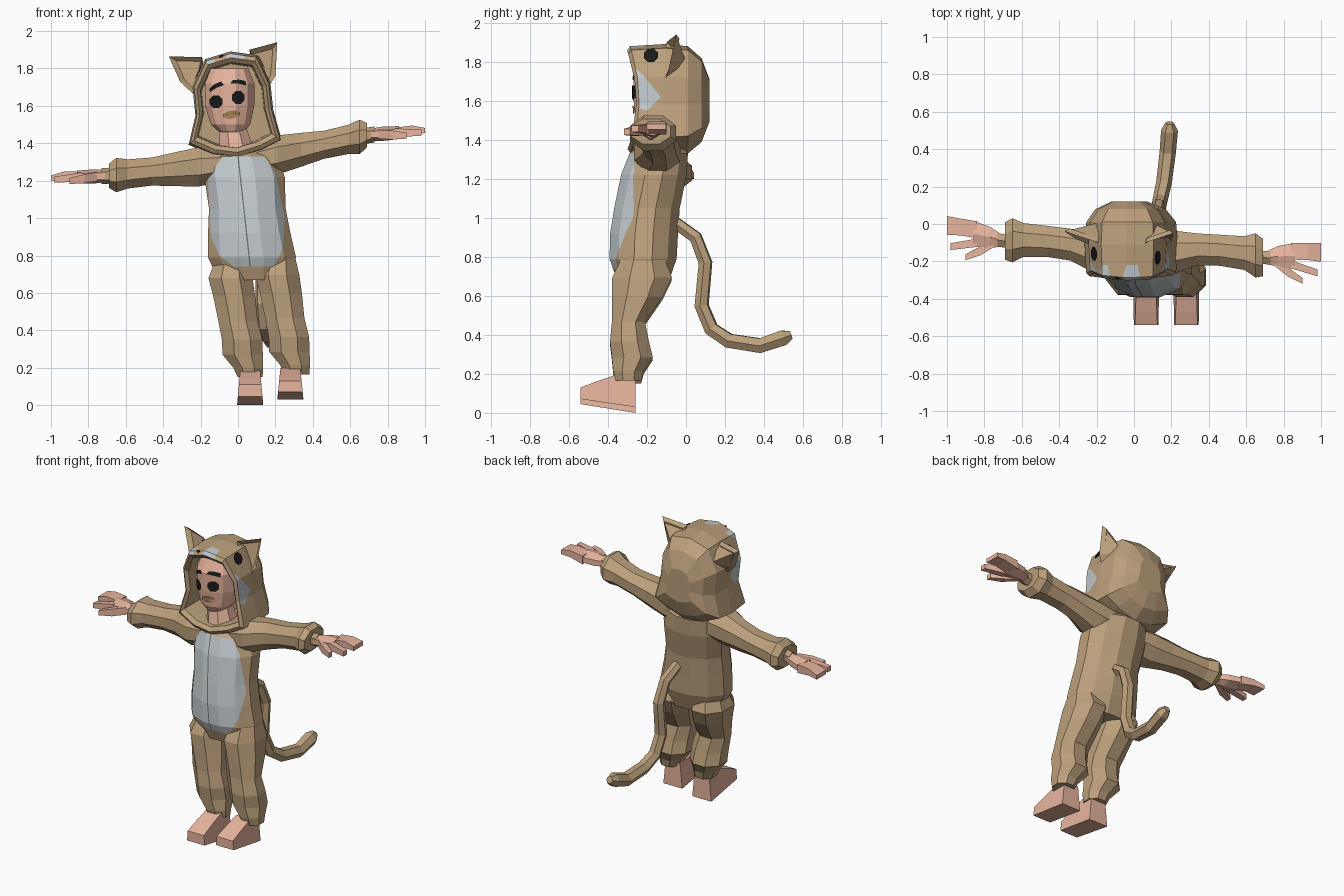
import bpy
import bmesh
import math
from mathutils import Vector
from mathutils.bvhtree import BVHTree

default_cube = bpy.data.objects.get("Cube")
if default_cube:
    bpy.data.objects.remove(default_cube, do_unlink=True)


def make_material(name, red, green, blue):
    material = bpy.data.materials.new(name)
    material.use_nodes = True
    color = (red, green, blue, 1)
    material.diffuse_color = color
    material.node_tree.nodes["Principled BSDF"].inputs["Base Color"].default_value = color
    return material


tan = make_material("tan fabric", .50, .35, .20)
grey = make_material("pale grey fabric", .53, .58, .60)
skin = make_material("skin", .82, .47, .35)
black = make_material("black", .01, .01, .012)
lip = make_material("lip brown", .38, .22, .10)
zip_grey = make_material("zipper grey", .16, .18, .19)


def finish(name, bm, *materials):
    """Turn a bmesh into a flat shaded object."""
    mesh = bpy.data.meshes.new(name)
    bm.to_mesh(mesh)
    for material in materials:
        mesh.materials.append(material)
    obj = bpy.data.objects.new(name, mesh)
    bpy.context.collection.objects.link(obj)


def loft(rings):
    """Skin a list of point rings and close both ends."""
    bm = bmesh.new()
    loops = [[bm.verts.new(point) for point in ring] for ring in rings]
    count = len(loops[0])
    for low, high in zip(loops, loops[1:]):
        for i in range(count):
            j = (i + 1) % count
            bm.faces.new((low[i], low[j], high[j], high[i]))
    bm.faces.new(loops[0])
    bm.faces.new(loops[-1])
    bmesh.ops.recalc_face_normals(bm, faces=bm.faces)
    bm.normal_update()
    return bm


def ellipse(center, first, second, sides, across, up):
    points = []
    for i in range(sides):
        angle = math.tau * (i + .5) / sides
        grow = 1 / math.cos(math.pi / sides)
        points.append(Vector(center) + across * (first * grow * math.cos(angle))
                      + up * (second * grow * math.sin(angle)))
    return points


X, Y, Z = Vector((1, 0, 0)), Vector((0, 1, 0)), Vector((0, 0, 1))


def upright(rings, sides):
    """Loft stacked along z; each ring is x, y, z, half width, half depth."""
    return loft([ellipse((x, y, z), w, d, sides, X, Y) for x, y, z, w, d in rings])


def sideways(rings, sides):
    """Loft along x; each ring is x, y, z, half depth, half height."""
    return loft([ellipse((x, y, z), d, h, sides, Y, Z) for x, y, z, d, h in rings])


def paint(bm, outline, a, b, keep, index):
    """Cut a convex outline, seen in axes a and b, into the kept faces and colour it."""
    middle = sum((Vector(p) for p in outline), Vector((0, 0))) / len(outline)
    planes = []
    for p, q in zip(outline, outline[1:] + outline[:1]):
        normal = Vector((q[1] - p[1], p[0] - q[0]))
        if normal.dot(middle - Vector(p)) > 0:
            normal.negate()
        point, direction = Vector((0, 0, 0)), Vector((0, 0, 0))
        point[a], point[b] = p
        direction[a], direction[b] = normal.normalized()
        planes.append((point, direction))
        faces = [f for f in bm.faces if keep(f)]
        geom = set(faces)
        for face in faces:
            geom.update(face.edges)
            geom.update(face.verts)
        bmesh.ops.bisect_plane(bm, geom=list(geom), plane_co=point, plane_no=direction)
        bm.normal_update()
    for face in bm.faces:
        center = face.calc_center_median()
        if keep(face) and all((center - p).dot(n) < 0 for p, n in planes):
            face.material_index = index


def plate(name, tree, center, out, outline, material, tilt=0):
    """Lay a thin painted shape on a surface, projected along a direction."""
    out = Vector(out).normalized()
    across = Z.cross(out).normalized()
    up = out.cross(across)
    c, s = math.cos(tilt), math.sin(tilt)
    bm = bmesh.new()
    verts = []
    for u, v in [(0, 0)] + outline:
        start = Vector(center) + across * (u * c - v * s) + up * (u * s + v * c)
        hit = tree.ray_cast(start + out * .4, -out)[0]
        verts.append(bm.verts.new((hit or start) + out * .008))
    rim = verts[1:]
    for p, q in zip(rim, rim[1:] + rim[:1]):
        bm.faces.new((verts[0], p, q))
    finish(name, bm, material)


def oval(w, h):
    return [(p.x, p.y) for p in ellipse((0, 0, 0), w, h, 8, X, Y)]


# Torso with belly panel and zipper
torso = upright([(.085, -.22, .67, .19, .13), (.075, -.22, .79, .235, .172),
                 (.06, -.215, .92, .22, .174), (.05, -.20, 1.05, .205, .168),
                 (.035, -.165, 1.22, .215, .168), (.02, -.14, 1.33, .19, .15),
                 (.02, -.13, 1.37, .11, .11)], 12)


def is_front(face):
    return face.normal.y < -.3


paint(torso, [(-.02, .74), (.19, .74), (.24, .84), (.25, 1.0), (.20, 1.24), (.14, 1.33),
              (-.08, 1.33), (-.16, 1.22), (-.145, .90), (-.10, .80)], 0, 2, is_front, 1)
paint(torso, [(-.003, 1.33), (.004, 1.33), (.069, .74), (.062, .74)], 0, 2, is_front, 2)
finish("torso", torso, tan, grey, zip_grey)

# Legs and feet
foot_profile = [(-.26, 0), (-.54, .045), (-.54, .11), (-.47, .14), (-.35, .185), (-.26, .18)]
for side, shift, foot_x, lift in (("right", 0, .065, 0), ("left", .25, .28, .03)):
    rings = [(-.03, -.22, .80, .08, .10), (-.04, -.225, .68, .118, .153),
             (-.02, -.25, .58, .112, .13), (0, -.295, .45, .105, .085),
             (.022, -.29, .35, .108, .10), (.025, -.275, .27, .108, .105),
             (.055, -.295, .20, .08, .078), (.065, -.295, .15, .066, .065)]
    leg = upright([(x + shift, y, z + lift / 2, w, d) for x, y, z, w, d in rings], 8)
    finish(side + "_leg", leg, tan)
    foot = loft([[(foot_x + w * (1 - z * 1.3), y, z + lift * (1 - z * 3)) for y, z in foot_profile]
                 for w in (-.07, .07)])
    finish(side + "_foot", foot, skin)

# Arms and hands
sleeve = [(.08, .01, 0, .11, .09), (.21, 0, 0, .115, .105), (.34, .02, 0, .085, .09),
          (.46, .02, 0, .083, .075), (.59, .01, 0, .09, .078),
          (.65, 0, 0, .118, .092), (.69, -.01, 0, .10, .065)]
wrist = [(.67, -.01, 0, .035, .037), (.73, -.01, 0, .035, .037)]
hand_parts = {
    "palm": [(.71, -.01, 0, .035, .028), (.77, 0, 0, .055, .033), (.86, .005, 0, .07, .03)],
    "fingers": [(.84, .03, 0, .045, .028), (.93, .032, .01, .045, .022), (1, .03, 0, .05, .014)],
    "index_finger": [(.84, -.04, 0, .022, .024), (.98, -.08, -.01, .018, .016)],
    "thumb": [(.75, -.03, 0, .02, .024), (.82, -.08, -.01, .024, .024),
              (.90, -.125, -.02, .016, .016)],
}
for side, sign, base, slope, drift in (("left", 1, 1.335, .22, -.04), ("right", -1, 1.275, -.1, .14)):
    def place(rings):
        placed = []
        for x, y, z, d, h in rings:
            height = base + slope * (min(x, .7) - .2 + max(x - .7, 0) * .35)
            placed.append((sign * x, y - .15 + drift * (x - .2), z + height, d, h))
        return placed

    finish(side + "_sleeve", sideways(place(sleeve), 8), tan)
    finish(side + "_cuff", sideways(place(wrist), 6), tan)
    for part, rings in hand_parts.items():
        finish(side + "_" + part, sideways(place(rings), 4 if part != "palm" else 6), skin)

# Head and neck
head = upright([(-.035, -.16, 1.46, .065, .08), (-.04, -.15, 1.50, .105, .11),
                (-.045, -.14, 1.60, .132, .128), (-.045, -.14, 1.72, .132, .128),
                (-.045, -.13, 1.80, .10, .10)], 12)
face_tree = BVHTree.FromBMesh(head)
finish("head", head, skin)
finish("neck", upright([(0, -.15, 1.32, .10, .11), (-.03, -.15, 1.5, .07, .07)], 8), skin)

# Face details
for side, x, z, tilt in (("right", -.118, 1.622, .5), ("left", .002, 1.645, -.1)):
    plate(side + "_eye", face_tree, (x, 0, z), -Y, oval(.034, .034), black)
    brow = [(-.042, -.01), (0, -.006), (.042, -.012), (.038, .012), (0, .016), (-.035, .008)]
    plate(side + "_eyebrow", face_tree, (x, 0, z + .08), -Y, brow, black, tilt)
plate("mouth", face_tree, (-.035, 0, 1.553), -Y, oval(.045, .02), lip, .15)

# Hood, lofted from the inside, around the rim and over the back
rim_outline = [(-.17, 1.84), (-.04, 1.88), (.10, 1.86), (.165, 1.72), (.18, 1.58), (.225, 1.42),
               (.13, 1.37), (0, 1.33), (-.13, 1.345), (-.255, 1.40), (-.22, 1.55), (-.235, 1.70)]


def hood_ring(scale, depth, rim=False):
    ring = []
    for x, z in rim_outline:
        y = depth - (.6 * (z - 1.6) ** 2 if rim else 0)
        ring.append((-.03 + (x + .03) * scale, y, 1.6 + (z - 1.6) * scale))
    return ring


hood = loft([hood_ring(.8, 0), hood_ring(.83, -.235, True), hood_ring(.92, -.255, True),
             hood_ring(1, -.24, True), hood_ring(1.04, -.11), hood_ring(1, .01),
             hood_ring(.78, .08), hood_ring(.4, .12)])
hood_tree = BVHTree.FromBMesh(hood)


def is_cheek(face):
    outward = face.calc_center_median() - Vector((-.03, -.1, 1.6))
    return abs(face.normal.x) > .8 and outward.dot(face.normal) > 0


def is_crown(face):
    return face.normal.z > .2 and face.calc_center_median().z > 1.75


paint(hood, [(-.27, 1.78), (-.21, 1.72), (-.13, 1.62), (-.20, 1.55), (-.27, 1.57)], 1, 2, is_cheek, 1)
for low, high in ((-.20, -.12), (-.07, .04)):
    paint(hood, [(low, -.32), (high, -.32), (high - .02, -.22), (low + .03, -.22)], 0, 1, is_crown, 1)
finish("hood", hood, tan, grey)

# Painted eyes and nose on the hood
plate("hood_left_eye", hood_tree, (.11, -.18, 1.82), (1, 0, .8), oval(.036, .036), black)
plate("hood_right_eye", hood_tree, (-.23, -.16, 1.79), (-1, 0, .8), oval(.036, .036), black)
plate("hood_nose", hood_tree, (-.09, -.28, 1.85), (0, -.6, 1), oval(.012, .01), black)

# Ears, wedges with a hollowed front
ears = {
    "left": [(.21, -.05, 1.94), (.06, -.10, 1.90), (.15, -.12, 1.68), (.20, -.09, 1.76), (.09, .01, 1.77)],
    "right": [(-.37, -.04, 1.865), (-.19, -.10, 1.86), (-.235, -.11, 1.66), (-.31, -.08, 1.73),
              (-.18, .01, 1.75)],
}
for side, points in ears.items():
    bm = bmesh.new()
    tip, inner, lower, outer, back = [bm.verts.new(p) for p in points]
    rim = (tip, inner, lower, outer)
    front = bm.faces.new(rim)
    for p, q in zip(rim, rim[1:] + rim[:1]):
        bm.faces.new((q, p, back))
    bmesh.ops.recalc_face_normals(bm, faces=bm.faces)
    bmesh.ops.inset_individual(bm, faces=[front], thickness=.022, depth=-.025)
    finish(side + "_ear", bm, tan)

# Tail, a bevelled path
path = [(.09, -.09, 1.0), (.12, .05, .90), (.13, .10, .77), (.13, .08, .55), (.14, .13, .43),
        (.16, .22, .37), (.18, .38, .345), (.19, .50, .385), (.19, .54, .40)]
curve = bpy.data.curves.new("tail", "CURVE")
curve.dimensions = "3D"
curve.bevel_depth = .04
curve.bevel_resolution = 1
curve.use_fill_caps = True
spline = curve.splines.new("POLY")
spline.use_smooth = False
spline.points.add(len(path) - 1)
for i, (point, position) in enumerate(zip(spline.points, path)):
    point.co = (*position, 1)
    point.radius = .6 if i == len(path) - 1 else .85 + .04 * i
curve.materials.append(tan)
bpy.context.collection.objects.link(bpy.data.objects.new("tail", curve))
